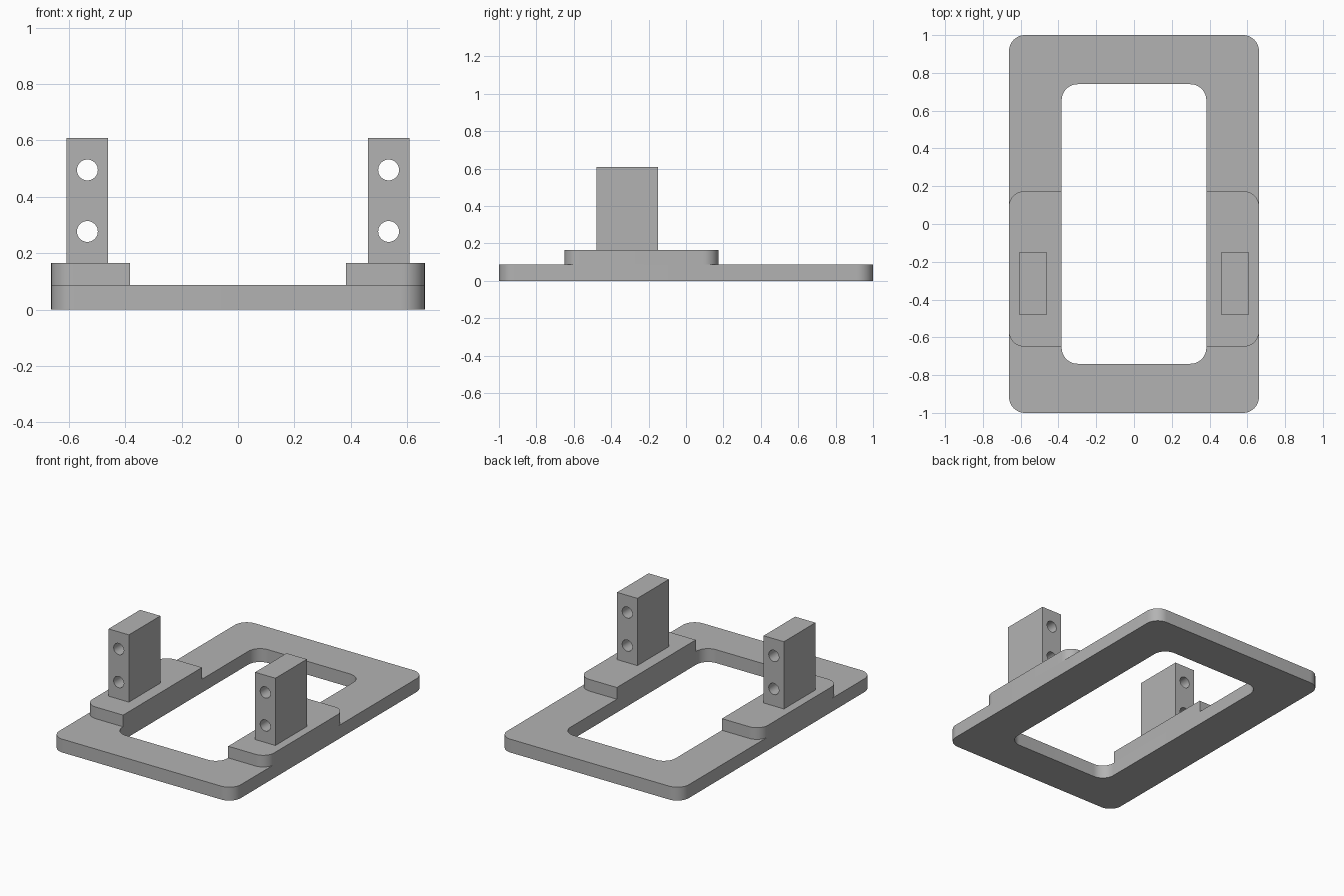
import bpy, bmesh
from math import cos, sin, pi, radians
from mathutils import Matrix, Vector

cube = bpy.data.objects.get("Cube")
if cube:
    bpy.data.objects.remove(cube, do_unlink=True)

grey = bpy.data.materials.new("plain grey")
grey.use_nodes = True
colour = (0.45, 0.45, 0.45, 1)
grey.diffuse_color = colour
grey.node_tree.nodes["Principled BSDF"].inputs["Base Color"].default_value = colour


def arc(cx, cy, r, start, sweep, steps):
    return [(cx + r * cos(start + sweep * i / steps),
             cy + r * sin(start + sweep * i / steps)) for i in range(steps + 1)]


def circle(cx, cy, r, steps=40):
    return arc(cx, cy, r, 0, 2 * pi, steps)[:-1]


def rectangle(x0, x1, y0, y1, r=0, rounded=(True,) * 4):
    """Outline with chosen corners rounded, counter-clockwise from top right."""
    points = []
    corners = [(x1, y1, -1, -1), (x0, y1, 1, -1), (x0, y0, 1, 1), (x1, y0, -1, 1)]
    for k, (x, y, sx, sy) in enumerate(corners):
        if r and rounded[k]:
            points += arc(x + sx * r, y + sy * r, r, k * pi / 2, pi / 2, 12)
        else:
            points.append((x, y))
    return points


def slab(name, loops, depth, matrix):
    """Fill the first loop, leaving the others as holes, and extrude it."""
    bm = bmesh.new()
    edges = []
    for loop in loops:
        verts = [bm.verts.new((x, y, 0)) for x, y in loop]
        edges += [bm.edges.new((v, verts[i - 1])) for i, v in enumerate(verts)]
    bmesh.ops.triangle_fill(bm, edges=edges, use_beauty=True, normal=Vector((0, 0, 1)))
    grown = bmesh.ops.extrude_face_region(bm, geom=bm.faces[:], use_keep_orig=True)
    top = [g for g in grown["geom"] if isinstance(g, bmesh.types.BMVert)]
    bmesh.ops.translate(bm, verts=top, vec=(0, 0, depth))
    bmesh.ops.recalc_face_normals(bm, faces=bm.faces[:])
    bm.transform(matrix)
    mesh = bpy.data.meshes.new(name)
    bm.to_mesh(mesh)
    bm.free()
    mesh.materials.append(grey)
    obj = bpy.data.objects.new(name, mesh)
    bpy.context.collection.objects.link(obj)
    bpy.ops.object.select_all(action="DESELECT")
    obj.select_set(True)
    bpy.context.view_layer.objects.active = obj
    bpy.ops.object.shade_smooth_by_angle(angle=radians(30))
    return obj


BASE, PAD_TOP, POST_TOP = 0.088, 0.165, 0.608
OUTER, INNER = 0.662, 0.383

# Base frame with a rounded opening
slab("base_frame", [rectangle(-OUTER, OUTER, -1, 1, 0.085),
                    rectangle(-INNER, INNER, -0.74, 0.74, 0.085)],
     BASE, Matrix())

for side, s in (("left", 1), ("right", -1)):
    # Raised pad, rounded on its outer corners only
    x0, x1 = sorted((s * INNER, s * OUTER))
    rounded = (s > 0, s < 0, s < 0, s > 0)
    slab(side + "_pad", [rectangle(x0, x1, -0.649, 0.173, 0.08, rounded)],
         PAD_TOP - BASE, Matrix.Translation((0, 0, BASE)))

    # Upright post with two holes running front to back
    x0, x1 = sorted((s * 0.46, s * 0.608))
    holes = [circle(s * 0.534, z, 0.037) for z in (0.277, 0.495)]
    slab(side + "_post", [rectangle(x0, x1, PAD_TOP, POST_TOP)] + holes, 0.328,
         Matrix.Translation((0, -0.151, 0)) @ Matrix.Rotation(pi / 2, 4, "X"))
